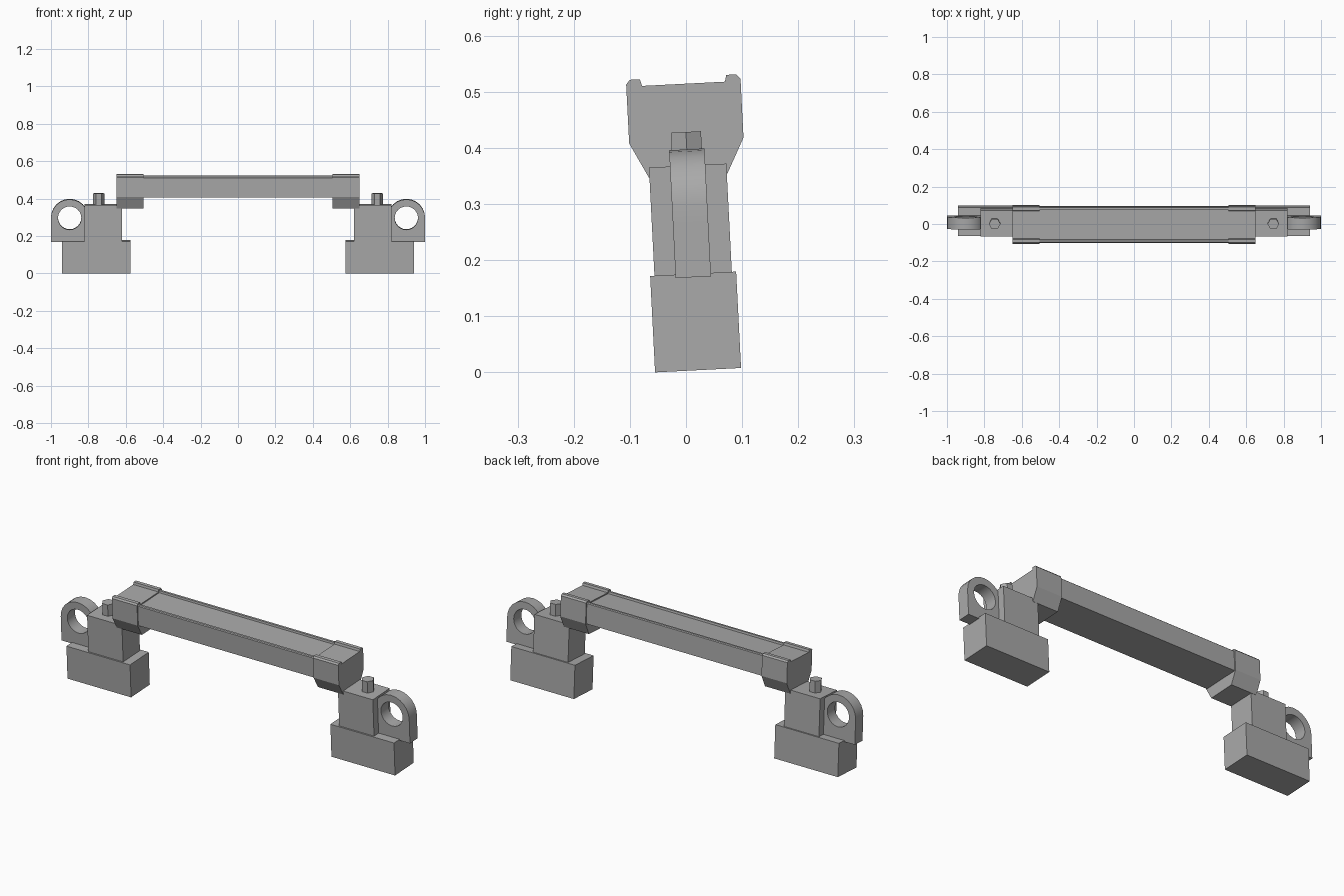
import bpy, bmesh, math
from mathutils import Matrix

cube = bpy.data.objects.get("Cube")
if cube:
    bpy.data.objects.remove(cube, do_unlink=True)

grey = bpy.data.materials.new("plain_grey")
grey.use_nodes = True
colour = (0.4, 0.4, 0.4, 1)
grey.diffuse_color = colour
grey.node_tree.nodes["Principled BSDF"].inputs["Base Color"].default_value = colour

# The whole assembly leans slightly backwards about the x axis
LEAN = Matrix.Translation((0, 0.0215, 0.004)) @ Matrix.Rotation(0.051, 4, 'X')


def finish(name, bm, smooth=False):
    bmesh.ops.recalc_face_normals(bm, faces=bm.faces)
    mesh = bpy.data.meshes.new(name)
    bm.to_mesh(mesh)
    bm.free()
    mesh.materials.append(grey)
    obj = bpy.data.objects.new(name, mesh)
    bpy.context.collection.objects.link(obj)
    obj.matrix_world = LEAN
    if smooth:
        bpy.ops.object.select_all(action='DESELECT')
        obj.select_set(True)
        bpy.context.view_layer.objects.active = obj
        bpy.ops.object.shade_smooth_by_angle(angle=math.radians(30))
    return obj


def extrude_x(name, half_profile, x0, x1):
    """Mirror a (y, z) half profile, listed bottom to top, and extrude it along x."""
    bm = bmesh.new()
    outline = half_profile + [(-y, z) for y, z in reversed(half_profile)]
    face = bm.faces.new([bm.verts.new((x0, y, z)) for y, z in outline])
    out = bmesh.ops.extrude_face_region(bm, geom=[face])
    moved = [v for v in out["geom"] if isinstance(v, bmesh.types.BMVert)]
    bmesh.ops.translate(bm, verts=moved, vec=(x1 - x0, 0, 0))
    return finish(name, bm)


def block(name, x0, x1, half_y, z0, z1):
    return extrude_x(name, [(half_y, z0), (half_y, z1)], x0, x1)


def bolt(name, x):
    bm = bmesh.new()
    bmesh.ops.create_cone(bm, cap_ends=True, segments=6, radius1=0.031, radius2=0.031,
                          depth=0.07, matrix=Matrix.Translation((x, 0, 0.39))
                          @ Matrix.Rotation(math.pi / 2, 4, 'Z'))
    # keep the points of the hexagon along x
    if max(v.co.x for v in bm.verts) - x < 0.03:
        bmesh.ops.rotate(bm, verts=bm.verts, cent=(x, 0, 0),
                         matrix=Matrix.Rotation(math.pi / 6, 3, 'Z'))
    return finish(name, bm)


def lug(name, cx, cz=0.294, radius=0.1, hole=0.0625, drop=0.128, half_y=0.0315, n=24):
    """Round-topped, square-footed plate with a round hole."""
    bm = bmesh.new()
    rings = []
    for i in range(n):
        a = math.tau * i / n
        c, s = math.cos(a), math.sin(a)
        if s >= -1e-6:
            ox, oz = radius * c, radius * s
        else:
            m = max(abs(c), abs(s))
            ox, oz = radius * c / m, drop * s / m
        corners = [(ox, -half_y, oz), (ox, half_y, oz),
                   (hole * c, half_y, hole * s), (hole * c, -half_y, hole * s)]
        rings.append([bm.verts.new((cx + x, y, cz + z)) for x, y, z in corners])
    for i in range(n):
        p, q = rings[i], rings[(i + 1) % n]
        for k in range(4):
            j = (k + 1) % 4
            bm.faces.new((p[k], p[j], q[j], q[k]))
    return finish(name, bm, smooth=True)


# Central rail with raised lips along both top edges
extrude_x("rail", [(0.096, 0.408), (0.096, 0.511), (0.092, 0.515),
                   (0.081, 0.515), (0.079, 0.505)], -0.51, 0.51)

# End caps, bolted blocks, feet and lugs on both sides
cap = [(0.07, 0.347), (0.102, 0.41), (0.102, 0.515), (0.095, 0.523),
       (0.077, 0.523), (0.074, 0.511)]
for side, s in (("left", 1), ("right", -1)):
    extrude_x(side + "_end_cap", cap, s * 0.505, s * 0.65)
    block(side + "_foot", s * 0.575, s * 0.94, 0.0767, 0, 0.172)
    block(side + "_clamp_block", s * 0.62, s * 0.82, 0.069, 0.172, 0.365)
    bolt(side + "_bolt", s * 0.745)
    lug(side + "_lug", s * 0.9)
